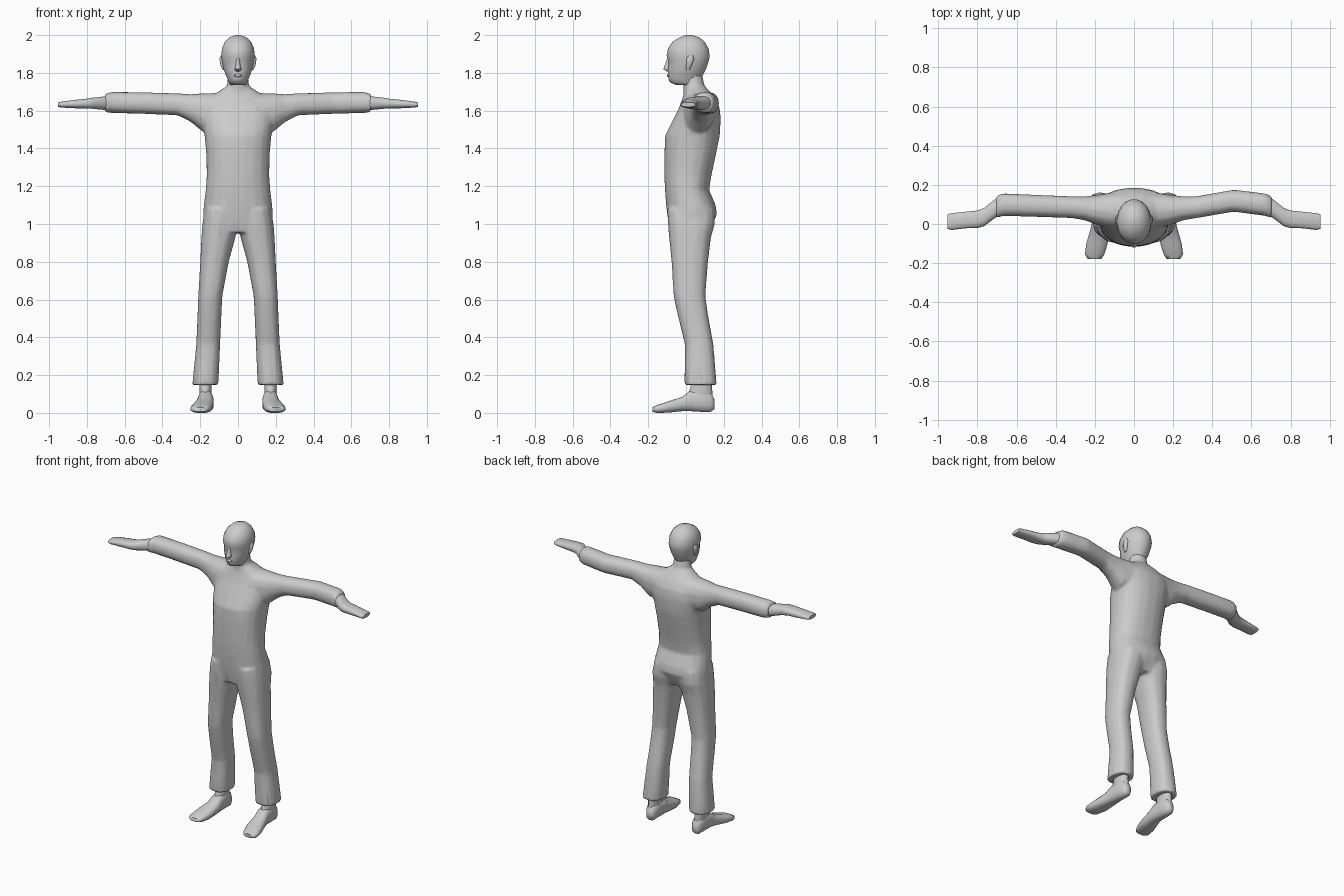
import bpy, bmesh, math


def ring(n, p):
    # unit superellipse: p = 2 is a circle, larger is boxier
    pts = []
    for i in range(n):
        a = 2 * math.pi * (i + 0.5) / n
        c, s = math.cos(a), math.sin(a)
        pts.append((math.copysign(abs(c) ** (2 / p), c), math.copysign(abs(s) ** (2 / p), s)))
    return pts


def loft(bm, axis, rows, sx=1, n=14, p=2.2):
    """Skin rows of (position, a0, a1, b0, b1) along an axis; sx=-1 mirrors in x."""
    rings = []
    for t, a0, a1, b0, b1 in rows:
        loop = []
        for u, v in ring(n, p):
            a = (a0 + a1) / 2 + u * (a1 - a0) / 2
            b = (b0 + b1) / 2 + v * (b1 - b0) / 2
            x, y, z = {'x': (t, a, b), 'y': (a, t, b), 'z': (a, b, t)}[axis]
            loop.append(bm.verts.new((sx * x, y, z)))
        rings.append(loop)
    faces = [bm.faces.new(rings[0]), bm.faces.new(rings[-1])]
    for r, q in zip(rings, rings[1:]):
        for i in range(n):
            j = (i + 1) % n
            faces.append(bm.faces.new((r[i], r[j], q[j], q[i])))
    bmesh.ops.recalc_face_normals(bm, faces=faces)


def finish(bm, name, angle=60):
    me = bpy.data.meshes.new(name)
    bm.to_mesh(me)
    bm.free()
    ob = bpy.data.objects.new(name, me)
    bpy.context.collection.objects.link(ob)
    bpy.ops.object.select_all(action='DESELECT')
    bpy.context.view_layer.objects.active = ob
    ob.select_set(True)
    bpy.ops.object.shade_smooth_by_angle(angle=math.radians(angle))
    return ob


def centred(rows):
    return [(z, -w, w, y0, y1) for z, w, y0, y1 in rows]


# clothed body: torso, neck, trouser legs and sleeves fused into one skin
body = bmesh.new()
loft(body, 'z', centred([
    (0.955, 0.165, -0.085, 0.12), (1.05, 0.187, -0.10, 0.165), (1.10, 0.182, -0.106, 0.158),
    (1.18, 0.172, -0.112, 0.123), (1.26, 0.166, -0.116, 0.136), (1.38, 0.17, -0.115, 0.162),
    (1.47, 0.178, -0.111, 0.18), (1.56, 0.192, -0.066, 0.185), (1.62, 0.19, -0.036, 0.178),
    (1.67, 0.15, -0.018, 0.152), (1.70, 0.105, -0.01, 0.128), (1.725, 0.068, -0.005, 0.105)]),
    n=20, p=2.3)
loft(body, 'z', centred([
    (1.60, 0.09, -0.02, 0.14), (1.67, 0.076, -0.014, 0.13), (1.72, 0.058, -0.013, 0.10),
    (1.80, 0.054, -0.02, 0.085)]), n=16, p=2)

for s in (1, -1):
    # trouser leg
    loft(body, 'z', [
        (1.08, 0.0, 0.176, -0.10, 0.15), (1.0, 0.0, 0.19, -0.096, 0.153),
        (0.93, 0.012, 0.195, -0.09, 0.133), (0.80, 0.048, 0.201, -0.077, 0.117),
        (0.62, 0.082, 0.211, -0.066, 0.103), (0.52, 0.087, 0.215, -0.045, 0.117),
        (0.36, 0.094, 0.222, -0.006, 0.146), (0.148, 0.103, 0.243, -0.009, 0.163)], s, p=2.4)
    # sleeve; the elbow on the +x side bends further back
    e = 0.026 if s > 0 else 0
    loft(body, 'x', [
        (0.08, -0.03, 0.165, 1.50, 1.695), (0.19, -0.006, 0.15, 1.49, 1.692),
        (0.25, 0.018, 0.142, 1.54, 1.688), (0.32, 0.03, 0.142, 1.575, 1.692),
        (0.51, 0.036 + e, 0.15 + e, 1.583, 1.698), (0.67, 0.041, 0.157, 1.587, 1.7),
        (0.705, 0.028, 0.142, 1.592, 1.688)], s, p=2.3)

clothes = finish(body, "clothed_body", 180)
m = clothes.modifiers.new("fuse", 'REMESH')
m.mode = 'VOXEL'
m.voxel_size = 0.01
m.use_smooth_shade = True
m = clothes.modifiers.new("soften", 'SMOOTH')
m.factor = 0.5
m.iterations = 5
m = clothes.modifiers.new("reduce", 'DECIMATE')
m.ratio = 0.15

# head with nose, lips and ears
head = bmesh.new()
loft(head, 'z', centred([
    (1.735, 0.04, -0.05, 0.06), (1.75, 0.05, -0.086, 0.074), (1.768, 0.056, -0.094, 0.082),
    (1.79, 0.066, -0.096, 0.092), (1.82, 0.077, -0.097, 0.107), (1.865, 0.086, -0.093, 0.122),
    (1.89, 0.089, -0.104, 0.127), (1.93, 0.086, -0.096, 0.12), (1.965, 0.07, -0.072, 0.1),
    (1.988, 0.045, -0.035, 0.072), (2.0, 0.014, 0.0, 0.036)]), n=20, p=2.05)
loft(head, 'z', centred([
    (1.808, 0.012, -0.103, -0.07), (1.82, 0.02, -0.122, -0.07), (1.835, 0.014, -0.117, -0.07),
    (1.88, 0.008, -0.099, -0.07)]), n=8, p=2)
loft(head, 'z', centred([
    (1.778, 0.014, -0.098, -0.07), (1.785, 0.024, -0.103, -0.07),
    (1.795, 0.014, -0.099, -0.07)]), n=8, p=2)
for s in (1, -1):
    loft(head, 'z', [
        (1.815, 0.066, 0.082, 0.0, 0.02), (1.84, 0.068, 0.094, 0.0, 0.032),
        (1.875, 0.07, 0.099, 0.0, 0.045), (1.892, 0.07, 0.092, 0.012, 0.038)], s, n=8, p=2)
finish(head, "head")

for s, side in ((1, "left"), (-1, "right")):
    # flat open hand
    hand = bmesh.new()
    loft(hand, 'x', [
        (0.66, 0.052, 0.146, 1.60, 1.685), (0.71, 0.03, 0.128, 1.603, 1.676),
        (0.765, -0.012, 0.084, 1.609, 1.67), (0.80, -0.022, 0.07, 1.611, 1.664),
        (0.86, -0.023, 0.064, 1.612, 1.658), (0.935, -0.032, 0.056, 1.616, 1.648),
        (0.952, -0.026, 0.05, 1.62, 1.644)], s, n=12, p=2.5)
    finish(hand, side + "_hand")

    # foot and ankle
    foot = bmesh.new()
    loft(foot, 'y', [
        (0.152, 0.15, 0.19, 0.02, 0.07), (0.13, 0.137, 0.204, 0.004, 0.11),
        (0.08, 0.135, 0.208, 0.004, 0.125), (0.02, 0.13, 0.213, 0.008, 0.118),
        (-0.02, 0.128, 0.222, 0.008, 0.086), (-0.10, 0.133, 0.245, 0.0, 0.06),
        (-0.155, 0.15, 0.252, 0.0, 0.042), (-0.178, 0.165, 0.238, 0.006, 0.03)],
        s, n=12, p=2.6)
    loft(foot, 'z', [
        (0.05, 0.14, 0.203, 0.0, 0.145), (0.09, 0.139, 0.205, 0.0, 0.143),
        (0.13, 0.14, 0.206, 0.022, 0.14), (0.22, 0.135, 0.207, 0.03, 0.138)], s, n=12, p=2.2)
    finish(foot, side + "_foot")
